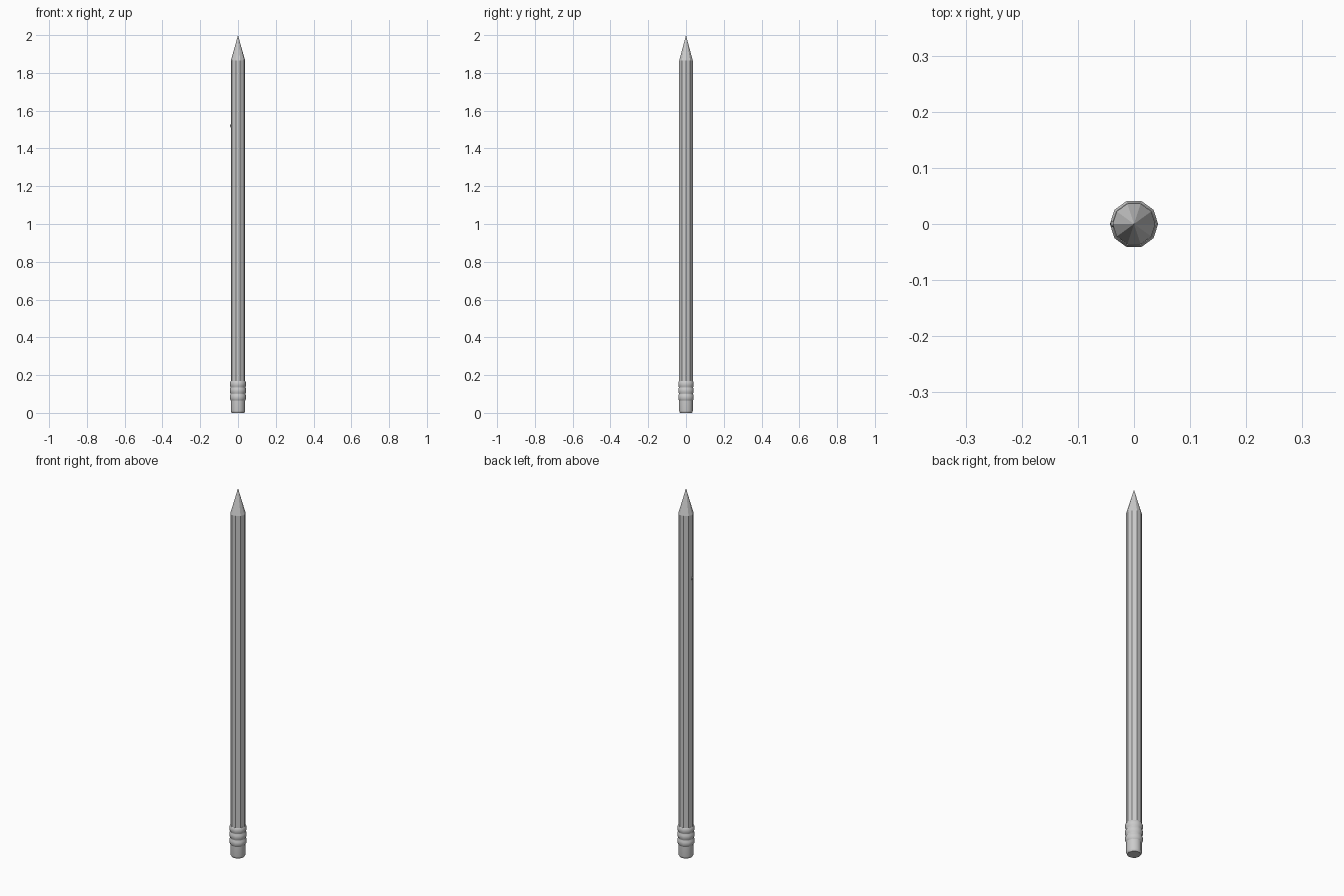
import bpy, bmesh
from math import cos, sin, pi

if "Cube" in bpy.data.objects:
    bpy.data.objects.remove(bpy.data.objects["Cube"])

SIDES = 10

def lathe(name, profile, smooth=None):
    """Revolve (radius, z) points into a capped faceted solid."""
    bm = bmesh.new()
    rings = []
    for r, z in profile:
        if r == 0:
            rings.append([bm.verts.new((0, 0, z))])
        else:
            rings.append([bm.verts.new((r * cos(2 * pi * i / SIDES), r * sin(2 * pi * i / SIDES), z))
                          for i in range(SIDES)])
    for a, b in zip(rings, rings[1:]):
        for i in range(SIDES):
            j = (i + 1) % SIDES
            quad = [a[i], a[j], b[j], b[i]] if len(b) > 1 else [a[i], a[j], b[0]]
            bm.faces.new(quad)
    bm.faces.new(rings[0][::-1])
    if len(rings[-1]) > 1:
        bm.faces.new(rings[-1])
    bmesh.ops.recalc_face_normals(bm, faces=bm.faces)
    mesh = bpy.data.meshes.new(name)
    bm.to_mesh(mesh)
    bm.free()
    ob = bpy.data.objects.new(name, mesh)
    bpy.context.collection.objects.link(ob)
    if smooth:
        bpy.context.view_layer.objects.active = ob
        ob.select_set(True)
        bpy.ops.object.shade_smooth_by_angle(angle=smooth)
        ob.select_set(False)
    return ob

# eraser at the base
lathe("eraser", [(0.033, 0), (0.037, 0.006), (0.038, 0.012), (0.038, 0.075)], 0.7)

# ferrule with three rounded ridges
profile = [(0.038, 0.065)]
for z in (0.083, 0.118, 0.152):
    profile += [(0.039, z - 0.016), (0.043, z - 0.009), (0.043, z + 0.009), (0.039, z + 0.016)]
lathe("ferrule", profile, 0.7)

# painted shaft
lathe("shaft", [(0.038, 0.16), (0.038, 1.865)])

# sharpened wood and lead point
lathe("sharpened_wood", [(0.038, 1.865), (0.009, 1.967)])
lathe("lead_point", [(0.009, 1.967), (0, 2.0)])

# small raised mark on the left side of the shaft
bpy.ops.mesh.primitive_uv_sphere_add(segments=10, ring_count=6, radius=1, location=(-0.037, 0, 1.52))
mark = bpy.context.object
mark.name = "side_mark"
mark.scale = (0.005, 0.006, 0.009)
